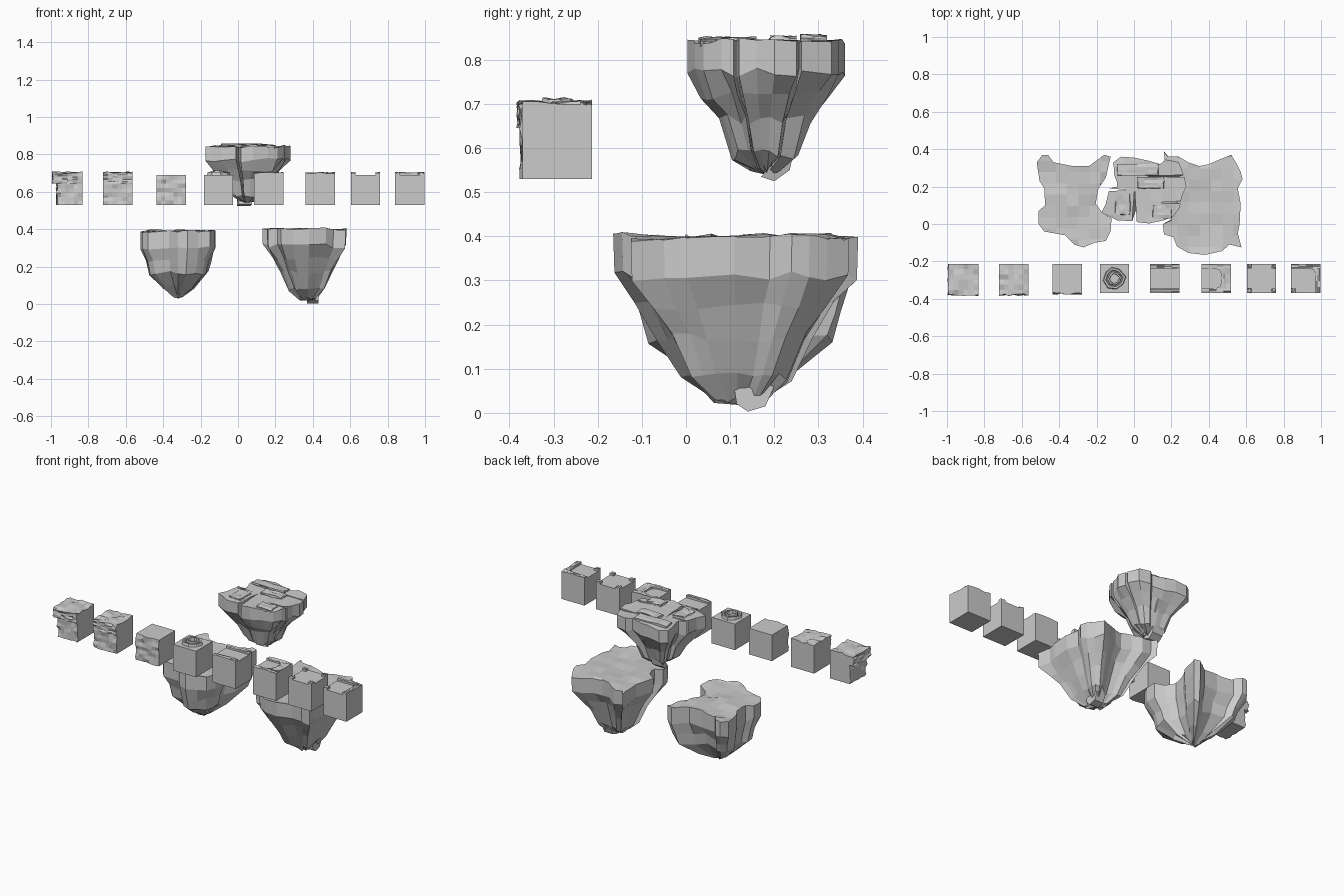
import bpy, bmesh, random
from mathutils import Vector, noise

if "Cube" in bpy.data.objects:
    bpy.data.objects.remove(bpy.data.objects["Cube"])
random.seed(4)
R = random.uniform


def finish(bm, name):
    bmesh.ops.recalc_face_normals(bm, faces=bm.faces[:])
    me = bpy.data.meshes.new(name)
    bm.to_mesh(me)
    bm.free()
    ob = bpy.data.objects.new(name, me)
    bpy.context.collection.objects.link(ob)
    return ob


def island(name, outline, rings, tip, step=0.06, rough=0.007):
    """rings: (z, scale) from the top edge down; scaled about a point drifting to tip"""
    bm = bmesh.new()
    tx, ty, tz = tip
    n = len(outline)
    loops = []
    wobble = [R(-1, 1) for _ in range(n)]
    for i, (z, s) in enumerate(rings):
        loop = []
        for k, (x, y) in enumerate(outline):
            j = 1 + (0.07 * wobble[k] if i > 1 else 0)
            dz = R(-.012, .012) if i > 0 else 0
            loop.append(bm.verts.new((tx + (x - tx) * s * j, ty + (y - ty) * s * j, z + dz)))
        loops.append(loop)
    for a, b in zip(loops, loops[1:]):
        for k in range(n):
            m = (k + 1) % n
            bm.faces.new((a[k], a[m], b[m], b[k]))
    end = bm.verts.new((tx, ty, tz))
    for k in range(n):
        bm.faces.new((loops[-1][k], loops[-1][(k + 1) % n], end))
    bm.faces.new(loops[0])
    # cut the cap into tiles, then make it uneven
    top = rings[0][0]
    for axis in (0, 1):
        lo = min(p[axis] for p in outline)
        hi = max(p[axis] for p in outline)
        c = lo + step * .7
        while c < hi:
            faces = [f for f in bm.faces if all(v.co.z > top - 1e-4 for v in f.verts)]
            geom = set(faces)
            for f in faces:
                geom.update(f.edges)
                geom.update(f.verts)
            co, no = Vector((0, 0, 0)), Vector((0, 0, 0))
            co[axis], no[axis] = c, 1
            bmesh.ops.bisect_plane(bm, geom=list(geom), plane_co=co, plane_no=no, dist=1e-4)
            c += step
    for v in bm.verts:
        if v.co.z > top - 1e-4:
            v.co.z += rough * 1.6 * noise.noise(v.co * 9) + R(-rough, rough) * .6
    return finish(bm, name)


def block(name, lo, hi, cuts=0, rough=None, amount=0.008):
    """box; sides named in rough (such as '-y') get subdivided and roughened"""
    bm = bmesh.new()
    bmesh.ops.create_cube(bm, size=1)
    lo, hi = Vector(lo), Vector(hi)
    for v in bm.verts:
        v.co = Vector([(lo[i] + hi[i]) / 2 + v.co[i] * (hi[i] - lo[i]) for i in range(3)])
    if cuts:
        bmesh.ops.subdivide_edges(bm, edges=bm.edges[:], cuts=cuts, use_grid_fill=True)
    for side in rough or ():
        a = 'xyz'.index(side[1])
        sgn, lim = (1, hi[a]) if side[0] == '+' else (-1, lo[a])
        for v in bm.verts:
            if abs(v.co[a] - lim) < amount * .05 + 1e-5:
                v.co[a] += sgn * R(-amount, amount * .6)
    return finish(bm, name)


# floating islands
left = [(-.52, .33), (-.49, .37), (-.46, .37), (-.43, .33), (-.33, .31), (-.24, .31), (-.16, .37),
        (-.125, .36), (-.15, .25), (-.19, .19), (-.205, .11), (-.17, .06), (-.12, .03), (-.125, -.04),
        (-.15, -.09), (-.21, -.1), (-.27, -.125), (-.32, -.11), (-.37, -.06), (-.48, -.04), (-.51, 0),
        (-.51, .07), (-.475, .1), (-.48, .19), (-.505, .23)]
island("left_island", left, [(.39, 1), (.30, 1), (.23, .87), (.165, .8), (.09, .42), (.045, .13)],
       (-.32, .12, .03))

right = [(.16, .39), (.18, .36), (.24, .36), (.29, .33), (.35, .31), (.4, .32), (.47, .35), (.52, .37),
         (.55, .32), (.57, .28), (.58, .24), (.555, .19), (.57, .11), (.565, 0), (.555, -.05),
         (.575, -.125), (.51, -.11), (.47, -.145), (.38, -.165), (.29, -.155), (.23, -.12), (.21, -.07),
         (.16, -.055), (.155, 0), (.2, .02), (.19, .08), (.13, .13), (.17, .24)]
island("right_island", right, [(.40, 1), (.31, .99), (.24, .79), (.17, .62), (.08, .44), (.03, .22)],
       (.37, .12, .018))

upper = [(-.11, .33), (-.07, .36), (0, .355), (.07, .34), (.14, .32), (.17, .345), (.24, .33),
         (.265, .262), (.05, .256), (.27, .25), (.28, .2), (.26, .16), (.25, .12), (.12, .115),
         (.25, .108), (.24, .08), (.21, .04), (.16, .02), (.08, .003), (.015, .01), (.003, .19),
         (-.01, .015), (-.09, .02), (-.13, .04), (-.175, .06), (-.15, .11), (-.135, .175), (-.03, .182),
         (-.135, .19), (-.09, .2), (-.09, .22), (-.105, .26)]
island("cracked_island", upper, [(.843, 1), (.77, 1), (.72, .81), (.665, .58), (.585, .42), (.555, .2)],
       (.045, .18, .54), .07, .006)

# loose slabs on the cracked island
for x0, y0, x1, y1, h in [(-.09, .26, .13, .32, .856), (.02, .19, .16, .25, .853),
                          (.1, .03, .2, .1, .851), (-.1, .05, -.02, .16, .85)]:
    block("loose_slab", (x0, y0, .83), (x1, y1, h), 3, ['+z', '+x', '-x', '-y'], .005)


# hanging rock pieces under the islands
def shard(name, pts, width):
    bm = bmesh.new()
    pairs = [[bm.verts.new((x + s * width, y, z)) for x, y, z in pts] for s in (-1, 1)]
    bm.faces.new(pairs[0])
    bm.faces.new(pairs[1])
    for k in range(len(pts)):
        m = (k + 1) % len(pts)
        bm.faces.new((pairs[0][k], pairs[0][m], pairs[1][m], pairs[1][k]))
    finish(bm, name)


shard("back_shard", [(.05, .31, .72), (.05, .285, .71), (.04, .21, .58), (.04, .17, .535),
                     (.03, .20, .525), (.03, .235, .55), (.04, .255, .64)], .035)
shard("bottom_chunk", [(.4, .11, .05), (.4, .115, .02), (.4, .14, .003), (.4, .18, .015),
                       (.4, .2, .06), (.4, .15, .07)], .03)

# row of sample blocks
Y0, Y1, Z0, Z1, W = -.37, -.213, .53, .69, .157


def plain(name, x):
    return block(name, (x, Y0, Z0), (x + W, Y1, Z1))


# rough cliff blocks: corner, edge and wall
block("corner_cliff_block", (-.97, -.372, Z0), (-.832, Y1, .66), 5, ['-y', '-x'])
block("corner_cliff_cap", (-.993, -.38, .645), (-.832, Y1, .705), 5, ['-y', '-x', '+z'])
block("edge_cliff_block", (-.722, -.372, Z0), (-.565, Y1, .66), 5, ['-y'])
block("edge_cliff_cap", (-.722, -.38, .645), (-.565, Y1, .704), 5, ['-y', '+z'])
block("wall_cliff_block", (-.435, -.374, Z0), (-.278, Y1, Z1), 6, ['-y'])

# crater block with two uneven rings
plain("crater_block", -.183)
shape = [(-.06, -.01), (-.045, .035), (-.015, .06), (.025, .05), (.06, .01), (.045, -.03),
         (.01, -.055), (-.035, -.05)]


def crater(name, outer, inner, h):
    bm = bmesh.new()
    cx, cy = -.104, -.292
    loops = []
    for s, z in ((outer, Z1 - .005), (outer * .92, h), (inner * 1.08, h), (inner, Z1 - .005)):
        loops.append([bm.verts.new((cx + x * s, cy + y * s, z + (R(-.004, .004) if z > Z1 else 0)))
                      for x, y in shape])
    for a, b in zip(loops, loops[1:] + loops[:1]):
        for k in range(8):
            m = (k + 1) % 8
            bm.faces.new((a[k], a[m], b[m], b[k]))
    finish(bm, name)


crater("outer_crater_ring", 1.05, .72, .706)
crater("inner_crater_ring", .66, .42, .712)

# path blocks: kerbs along the edges of the top
K = .026


def kerb(name, x, u0, v0, u1, v1):
    block(name, (x + u0, Y0 + v0, Z1 - .01), (x + u1, Y0 + v1, .703), 3, ['+z'], .006)


def filler(name, x, u, v, du, dv):
    bm = bmesh.new()
    pts = [(u, v), (u + du, v), (u + du * .3, v + dv * .3), (u, v + dv)]
    a, b = [[bm.verts.new((x + p, Y0 + q, z)) for p, q in pts] for z in (Z1 - .01, .702)]
    bm.faces.new(a)
    bm.faces.new(b)
    for k in range(4):
        m = (k + 1) % 4
        bm.faces.new((a[k], a[m], b[m], b[k]))
    finish(bm, name)


front, back = (0, 0, W, K), (0, W - K, W, W)
right_side = (W - 2 * K, K, W, W - K)
for name, x, kerbs in [
        ("straight_path", .085, [front, back]),
        ("end_path", .362, [front, back, right_side]),
        ("crossing_path", .603, [(0, 0, K, K), (W - K, 0, W, K), (0, W - K, K, W), (W - K, W - K, W, W)]),
        ("bend_path", .84, [back, (W - K, 0, W, W - K), (0, 0, K, K)])]:
    plain(name + "_block", x)
    for k in kerbs:
        kerb(name + "_kerb", x, *k)
filler("end_path_corner", .362, W - 2 * K, W - K, -.03, -.03)
filler("end_path_corner", .362, W - 2 * K, K, -.03, .03)
filler("bend_path_corner", .84, W - K, W - K, -.03, -.03)
